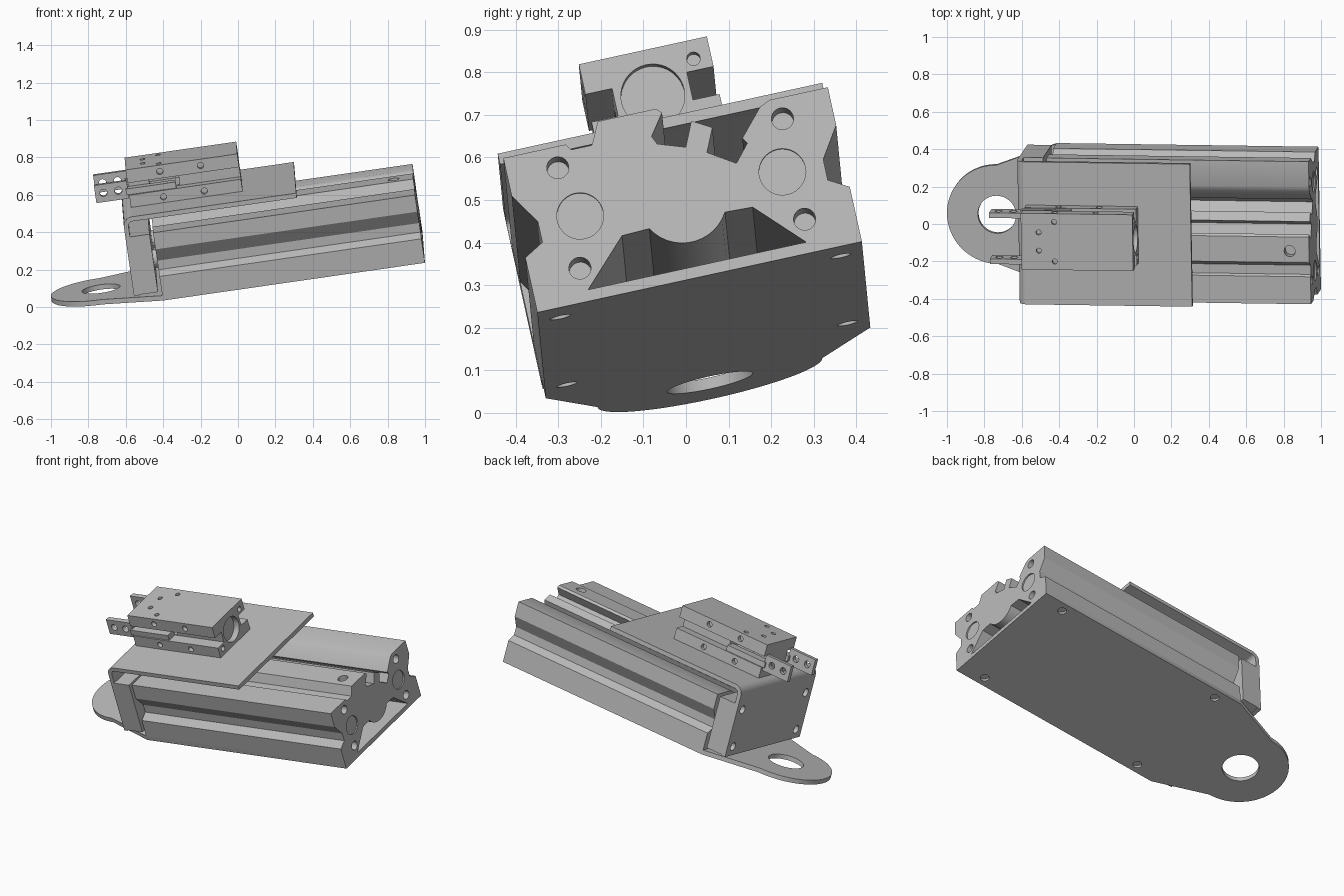
import bpy, bmesh
from math import sin, cos, radians
from mathutils import Matrix, Vector

if "Cube" in bpy.data.objects:
    bpy.data.objects.remove(bpy.data.objects["Cube"], do_unlink=True)

# Tilted frame of the assembly: length, width and height axes
length = Vector((0.99, -0.014, 0.1425)).normalized()
height = length.cross(Vector((-0.018, 0.977, 0.213))).normalized()
width = height.cross(length)
FRAME = Matrix((length, width, height)).transposed().to_4x4()
FRAME.translation = (0.993, 0.032, 0.319)

metal = bpy.data.materials.new("plain grey metal")
metal.use_nodes = True
GREY = (0.5, 0.5, 0.5, 1)
metal.diffuse_color = GREY
metal.node_tree.nodes["Principled BSDF"].inputs["Base Color"].default_value = GREY


def add_prism(bm, pts, axis, lo, hi):
    """Extrude a 2D outline along axis 0, 1 or 2 of the tilted frame."""
    def place(p, d):
        c = list(p)
        c.insert(axis, d)
        return bm.verts.new(c)
    face = bm.faces.new([place(p, lo) for p in pts])
    out = bmesh.ops.extrude_face_region(bm, geom=[face])
    move = [0, 0, 0]
    move[axis] = hi - lo
    verts = [g for g in out["geom"] if isinstance(g, bmesh.types.BMVert)]
    bmesh.ops.translate(bm, verts=verts, vec=move)


def arc(cx, cy, r, start=0, end=360, n=32):
    full = end - start == 360
    steps = n if full else n - 1
    angles = [radians(start + (end - start) * i / steps) for i in range(n)]
    return [(cx + r * cos(a), cy + r * sin(a)) for a in angles]


def rect(x0, y0, x1, y1):
    return [(x0, y0), (x1, y0), (x1, y1), (x0, y1)]


def mesh_object(name, prisms):
    bm = bmesh.new()
    for p in prisms:
        add_prism(bm, *p)
    bmesh.ops.recalc_face_normals(bm, faces=bm.faces)
    me = bpy.data.meshes.new(name)
    bm.to_mesh(me)
    bm.free()
    me.materials.append(metal)
    ob = bpy.data.objects.new(name, me)
    bpy.context.collection.objects.link(ob)
    ob.matrix_world = FRAME
    return ob


def part(name, prisms, cuts=()):
    """Make one part, drill its cuts and smooth its round faces."""
    ob = mesh_object(name, prisms)
    if cuts:
        cutter = mesh_object(name + "_cutter", cuts)
        cutter.hide_render = True
        mod = ob.modifiers.new("cuts", "BOOLEAN")
        mod.operation, mod.object, mod.solver = "DIFFERENCE", cutter, "EXACT"
        deps = bpy.context.evaluated_depsgraph_get()
        cut_mesh = bpy.data.meshes.new_from_object(ob.evaluated_get(deps))
        ob.modifiers.clear()
        ob.data = cut_mesh
        bpy.data.objects.remove(cutter, do_unlink=True)
    bpy.ops.object.select_all(action="DESELECT")
    ob.select_set(True)
    bpy.context.view_layer.objects.active = ob
    bpy.ops.object.shade_smooth_by_angle(angle=radians(30))
    return ob


SIDES = (-1, 1)
BODY_END = -1.415

# Grooved body extrusion with an open channel underneath
side = [(0.39, 0.375), (0.39, 0.283), (0.343, 0.21), (0.343, 0.16),
        (0.39, 0.133), (0.39, 0.026), (0.263, 0.026), (0.157, 0.135)]
track = [(-0.24, 0.375), (-0.23, 0.36), (-0.18, 0.36), (-0.155, 0.412),
         (-0.015, 0.412), (-0.003, 0.4), (-0.039, 0.35), (-0.03, 0.33),
         (0.034, 0.308), (0.06, 0.366), (0.105, 0.34), (0.08, 0.285),
         (0.142, 0.245), (0.177, 0.286), (0.168, 0.3), (0.225, 0.364), (0.25, 0.375)]
belly = arc(0, 0.19, 0.105, -30, -150, 14)
outline = track + side + belly + [(-x, y) for x, y in reversed(side)]
holes = [(arc(s * 0.27, h, 0.026, n=20), 0, -0.08, 0.1)
         for s in SIDES for h in (0.081, 0.325)]
holes += [(arc(s * 0.243, 0.202, 0.055), 0, -0.008, 0.1) for s in SIDES]
holes.append((arc(-0.105, -0.093, 0.03, n=20), 2, 0.36, 0.5))
part("body_extrusion", [(outline, 0, BODY_END, 0)], holes)

# Base plate with a rounded mounting eye
eye = arc(-1.74, 0, 0.27, 90, 270, 40)
plate = [(0, -0.39), (0, 0.39), (BODY_END, 0.39)] + eye + [(BODY_END, -0.39)]
holes = [(arc(-1.74, 0, 0.103, n=40), 2, -0.1, 0.1)]
holes += [(arc(u, s * 0.337, 0.025, n=20), 2, -0.1, 0.015)
          for u in (-0.16, -1.27) for s in SIDES]
part("base_plate", [(plate, 2, 0, 0.027)], holes)

# End block, joined to the body by two shafts
part("end_block", [(rect(-0.39, 0.05, 0.39, 0.37), 0, -1.54, -1.435)])
for s, label in zip(SIDES, ("right", "left")):
    part(label + "_shaft", [(arc(s * 0.243, 0.202, 0.05), 0, -1.45, BODY_END + 0.01)])

# Bent bracket over the end block
bend = [(-0.627, 0.452), (-0.627, 0.478)] + arc(-1.515, 0.428, 0.05, 90, 180, 10)
bend += [(-1.565, 0.045), (-1.54, 0.045)] + arc(-1.515, 0.428, 0.025, 180, 90, 10)
holes = [(arc(s * 0.33, h, 0.025, n=20), 0, -1.6, -1.5)
         for s in SIDES for h in (0.1, 0.33)]
part("bent_bracket", [(bend, 1, -0.39, 0.39)], holes)

# Gripper housing with side slots, cross window and screw holes
half = [(0.154, 0.478), (0.154, 0.545), (0.09, 0.545),
        (0.09, 0.612), (0.154, 0.612), (0.154, 0.685)]
outline = half + [(-x, y) for x, y in reversed(half)]
cuts = [(rect(-1.4, 0.55, -1.24, 0.608), 1, -0.2, 0.2),
        (arc(0, 0.575, 0.075, n=40), 0, -0.95, -0.8)]
cuts += [(arc(s * 0.112, 0.578 + s * 0.062, 0.016, n=16), 0, -0.95, -0.8) for s in SIDES]
for s in SIDES:
    cuts += [(arc(u, s * v, 0.014, n=16), 2, 0.665, 0.8)
             for u, v in ((-1.335, 0.108), (-1.42, 0.05))]
    cuts += [(arc(u, h, 0.017, n=16), 1, s * 0.13, s * 0.2)
             for u in (-1.335, -1.115) for h in (0.509, 0.65)]
part("gripper_housing", [(outline, 0, -1.515, -0.912)], cuts)

# Gripper fingers and their sliding tails
for s, label in zip(SIDES, ("right", "left")):
    drill = [(arc(u, 0.575, 0.02, n=16), 1, s * 0.08, s * 0.2) for u in (-1.65, -1.57)]
    part(label + "_finger", [(rect(-1.695, 0.525, -1.518, 0.622), 1, s * 0.112, s * 0.14)], drill)
    part(label + "_finger_tail", [(rect(-1.53, 0.547, -1.26, 0.58), 1, s * 0.092, s * 0.15)])
